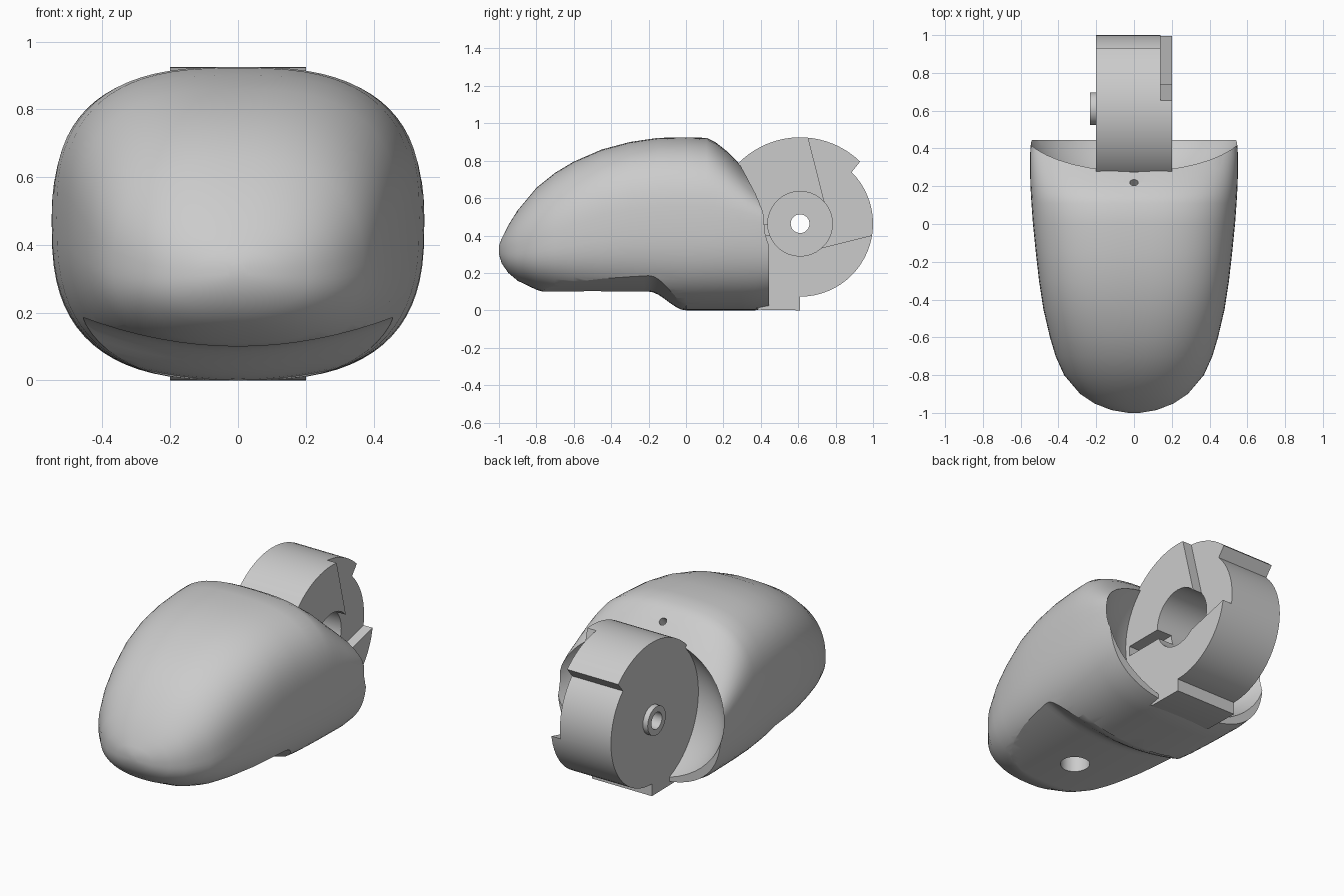
import bpy, bmesh
from math import sin, cos, pi, radians, copysign
from mathutils import Matrix

if "Cube" in bpy.data.objects:
    bpy.data.objects.remove(bpy.data.objects["Cube"])

HUB_Y, HUB_Z = 0.61, 0.463


def make_object(name, bm):
    bmesh.ops.recalc_face_normals(bm, faces=bm.faces)
    mesh = bpy.data.meshes.new(name)
    bm.to_mesh(mesh)
    bm.free()
    obj = bpy.data.objects.new(name, mesh)
    bpy.context.collection.objects.link(obj)
    return obj


def prism(name, outline, x0, x1):
    """Extrude a (y, z) outline along x."""
    bm = bmesh.new()
    rings = [[bm.verts.new((x, y, z)) for y, z in outline] for x in (x0, x1)]
    n = len(outline)
    for i in range(n):
        j = (i + 1) % n
        bm.faces.new((rings[0][i], rings[0][j], rings[1][j], rings[1][i]))
    bm.faces.new(rings[0])
    bm.faces.new(rings[1])
    return make_object(name, bm)


def arc(r, a0, a1, n):
    return [(HUB_Y + r * cos(radians(a0 + (a1 - a0) * i / n)),
             HUB_Z + r * sin(radians(a0 + (a1 - a0) * i / n))) for i in range(n + 1)]


def disc(name, r, x0, x1):
    return prism(name, arc(r, 0, 350, 35), x0, x1)


def cylinder_z(name, r, depth, loc, tilt=0.0):
    bm = bmesh.new()
    bmesh.ops.create_cone(bm, cap_ends=True, segments=32, radius1=r, radius2=r, depth=depth,
                          matrix=Matrix.Translation(loc) @ Matrix.Rotation(tilt, 4, 'X'))
    return make_object(name, bm)


def cut(obj, cutters):
    bpy.context.view_layer.objects.active = obj
    for c in cutters:
        c.hide_render = True
        mod = obj.modifiers.new("cut", 'BOOLEAN')
        mod.operation, mod.solver, mod.object = 'DIFFERENCE', 'EXACT', c
        bpy.ops.object.modifier_apply(modifier=mod.name)
        bpy.data.objects.remove(c)


def smooth(obj, angle=28):
    bpy.ops.object.select_all(action='DESELECT')
    obj.select_set(True)
    bpy.context.view_layer.objects.active = obj
    bpy.ops.object.shade_smooth_by_angle(angle=radians(angle))


# Body: superellipse sections lofted along y (y, half width, bottom, top, widest z)
SECTIONS = [
    (-1.0, .03, .30, .345, .315), (-.985, .12, .25, .385, .315),
    (-.95, .21, .20, .455, .315), (-.9, .285, .158, .535, .32),
    (-.8, .37, .11, .655, .34), (-.7, .415, .08, .735, .37),
    (-.6, .445, .06, .795, .40), (-.45, .48, .04, .86, .44),
    (-.3, .503, .024, .90, .47), (-.15, .52, .01, .922, .48),
    (0, .535, 0, .925, .48), (.11, .543, 0, .922, .48),
    (.16, .546, 0, .897, .48), (.22, .549, 0, .85, .48),
    (.29, .55, 0, .78, .48), (.37, .55, 0, .70, .47), (.445, .545, .015, .61, .45)]
N = 72
bm = bmesh.new()
rings = []
for y, w, lo, hi, mid in SECTIONS:
    e = 2 / (2.75 - 0.5 * max(0, -y - .4) / .6)
    ring = []
    for i in range(N):
        a = 2 * pi * i / N
        c, s = cos(a), sin(a)
        half = hi - mid if s > 0 else mid - lo
        ring.append(bm.verts.new((w * copysign(abs(c) ** e, c), y,
                                  mid + half * copysign(abs(s) ** e, s))))
    rings.append(ring)
for r0, r1 in zip(rings, rings[1:]):
    for i in range(N):
        j = (i + 1) % N
        bm.faces.new((r0[i], r0[j], r1[j], r1[i]))
bm.faces.new(rings[0])
bm.faces.new(rings[-1])
body = make_object("body_shell", bm)

# Bowl-shaped hollow behind the body
bm = bmesh.new()
bmesh.ops.create_uvsphere(bm, u_segments=64, v_segments=32, radius=1.0,
                          matrix=Matrix.Translation((0, HUB_Y, HUB_Z))
                          @ Matrix.Diagonal((.6, .47, .47, 1)))
bowl = make_object("bowl_cutter", bm)


# Curved relief under the nose
def relief(x, y):
    t = min(1.5, max(0, (y + .2) / .2))
    s = .1 * (1 - t * t * (3 - 2 * t)) if t < 1 else -.2 * (t - 1)
    return s + .41 * x * x - (.25 * (t - 1) if t > 1 else 0)


bm = bmesh.new()
bmesh.ops.create_grid(bm, x_segments=24, y_segments=48, size=1.0)
for v in bm.verts:
    v.co.x *= .7
    v.co.y = -.5 + v.co.y * .6
    v.co.z = relief(v.co.x, v.co.y)
ext = bmesh.ops.extrude_face_region(bm, geom=bm.faces[:])
for g in ext["geom"]:
    if isinstance(g, bmesh.types.BMVert):
        g.co.z = -.5
under = make_object("relief_cutter", bm)

cut(body, [bowl, under,
           cylinder_z("sole_hole_cutter", .08, .5, (0, -.5, .1)),
           cylinder_z("top_hole_cutter", .022, .3, (0, .22, .85), radians(-43))])
smooth(body)

# Hinge wheel: stepped radii, foot flat along the ground
outline = arc(.39, -90, 45, 24) + arc(.462, 46, 225, 40) + [(.28, .04), (.4, .003), (HUB_Y, 0)]
wheel = prism("hinge_wheel", outline, -.2, .2)
cut(wheel, [
    prism("sector_cutter", [(HUB_Y, HUB_Z), (.74, .58), (.645, .955), (1.1, 1.1),
                            (1.1, .428), (.71, .33)], .14, .3),
    prism("channel_cutter", [(.2, .46), (.2, .40), (.6, .40), (.6, .46)], .10, .3),
    disc("bore_cutter", .173, -.1, .3),
    disc("pin_hole_cutter", .05, -.4, .4)])
smooth(wheel)

# Ring boss on the left of the wheel
boss = disc("axle_boss", .086, -.232, -.19)
cut(boss, [disc("boss_hole_cutter", .05, -.4, .4)])
smooth(boss)
